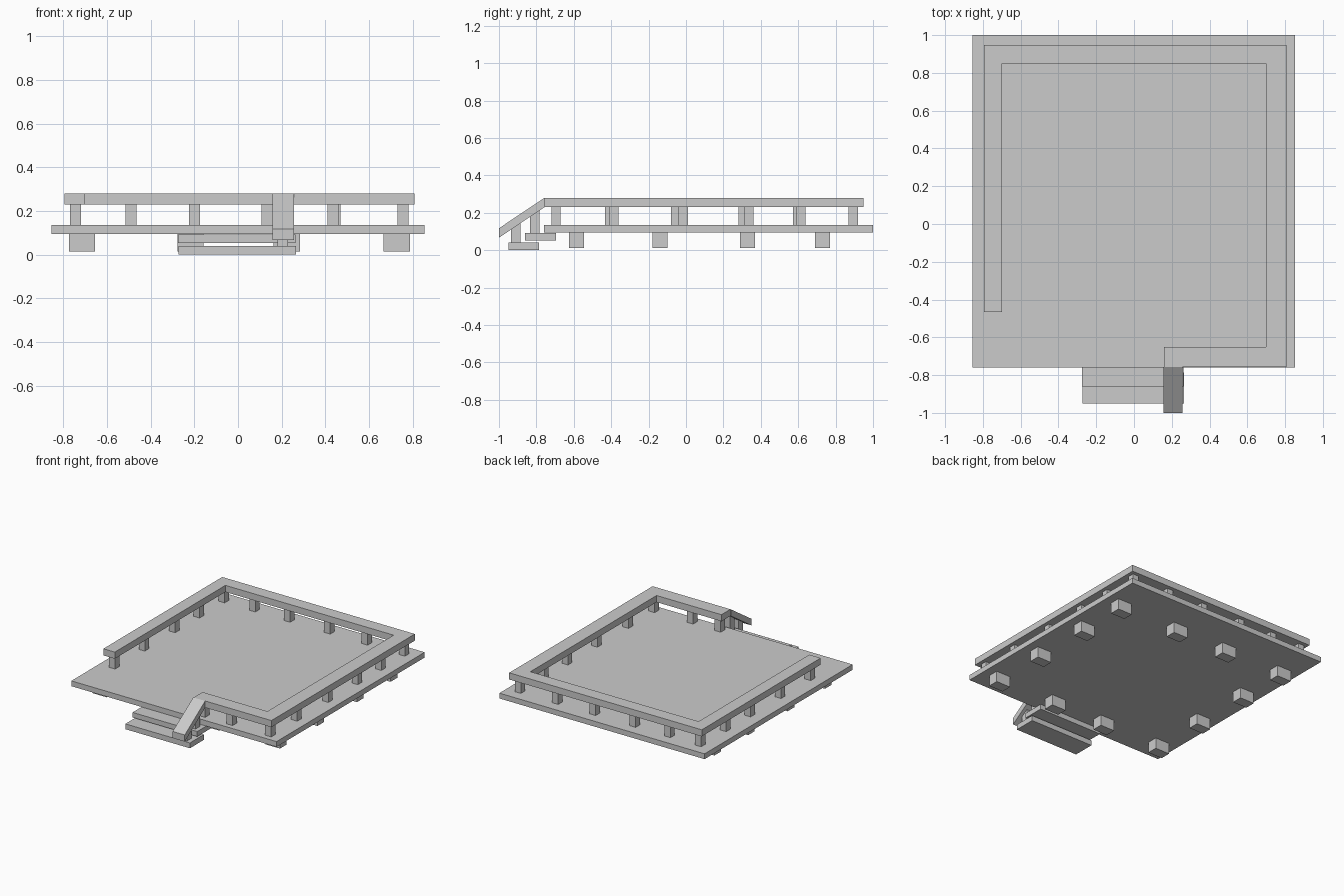
import bpy, bmesh

if "Cube" in bpy.data.objects:
    bpy.data.objects.remove(bpy.data.objects["Cube"])


def prism(name, pts, offset):
    """Extrude a closed outline (3D points) along an offset vector."""
    bm = bmesh.new()
    face = bm.faces.new([bm.verts.new(p) for p in pts])
    ext = bmesh.ops.extrude_face_region(bm, geom=[face], use_keep_orig=True)
    verts = [g for g in ext["geom"] if isinstance(g, bmesh.types.BMVert)]
    bmesh.ops.translate(bm, verts=verts, vec=offset)
    bmesh.ops.recalc_face_normals(bm, faces=bm.faces)
    mesh = bpy.data.meshes.new(name)
    bm.to_mesh(mesh)
    bm.free()
    obj = bpy.data.objects.new(name, mesh)
    bpy.context.collection.objects.link(obj)
    return obj


def box(name, x0, x1, y0, y1, z0, z1):
    return prism(name, [(x0, y0, z0), (x1, y0, z0), (x1, y1, z0), (x0, y1, z0)],
                 (0, 0, z1 - z0))


def block(name, x, y, w, d, z0, z1):
    return box(name, x - w / 2, x + w / 2, y - d / 2, y + d / 2, z0, z1)


# Deck floor
box("deck_floor", -0.855, 0.853, -0.76, 1.0, 0.095, 0.135)

# Handrail running round three and a half sides
outline = [(-0.795, -0.465), (-0.70, -0.465), (-0.70, 0.85), (0.70, 0.85),
           (0.70, -0.65), (0.16, -0.65), (0.16, -0.757), (0.808, -0.757),
           (0.808, 0.948), (-0.795, 0.948)]
prism("handrail", [(x, y, 0.23) for x, y in outline], (0, 0, 0.05))

# Sloping stair rail
slope = [(-0.757, 0.23), (-0.757, 0.28), (-1.0, 0.117), (-1.0, 0.067)]
prism("stair_rail", [(0.157, y, z) for y, z in slope], (0.1, 0, 0))

# Railing posts: back, right, left and front runs
back = [(x, 0.895) for x in (-0.745, -0.49, -0.20, 0.133, 0.445, 0.755)]
right = [(0.755, y) for y in (-0.695, -0.385, -0.015, 0.335, 0.615)]
left = [(-0.745, y) for y in (-0.408, -0.055, 0.307, 0.597)]
front = [(x, -0.695) for x in (0.205, 0.435)]
for x, y in back + right + left + front:
    block("railing_post", x, y, 0.05, 0.05, 0.135, 0.23)

# Steps
box("upper_step", -0.275, 0.263, -0.86, -0.695, 0.053, 0.091)
box("lower_step", -0.272, 0.265, -0.95, -0.785, 0.0, 0.04)

# Stair posts with tops cut to the rail slope
for yc, z0 in ((-0.808, 0.091), (-0.91, 0.04)):
    under = lambda y: 0.23 + (y + 0.757) * 0.671
    a, b = yc - 0.026, yc + 0.026
    prism("stair_post", [(0.18, a, z0), (0.18, b, z0),
                         (0.18, b, under(b)), (0.18, a, under(a))], (0.05, 0, 0))

# Feet around the edge of the deck
xs = (-0.715, -0.217, 0.223, 0.727)
ys = (-0.585, -0.14, 0.33, 0.73)
for x in xs:
    for y in ys:
        if x in (xs[0], xs[-1]) or y in (ys[0], ys[-1]):
            block("deck_foot", x, y, 0.12, 0.08, 0.013, 0.095)
